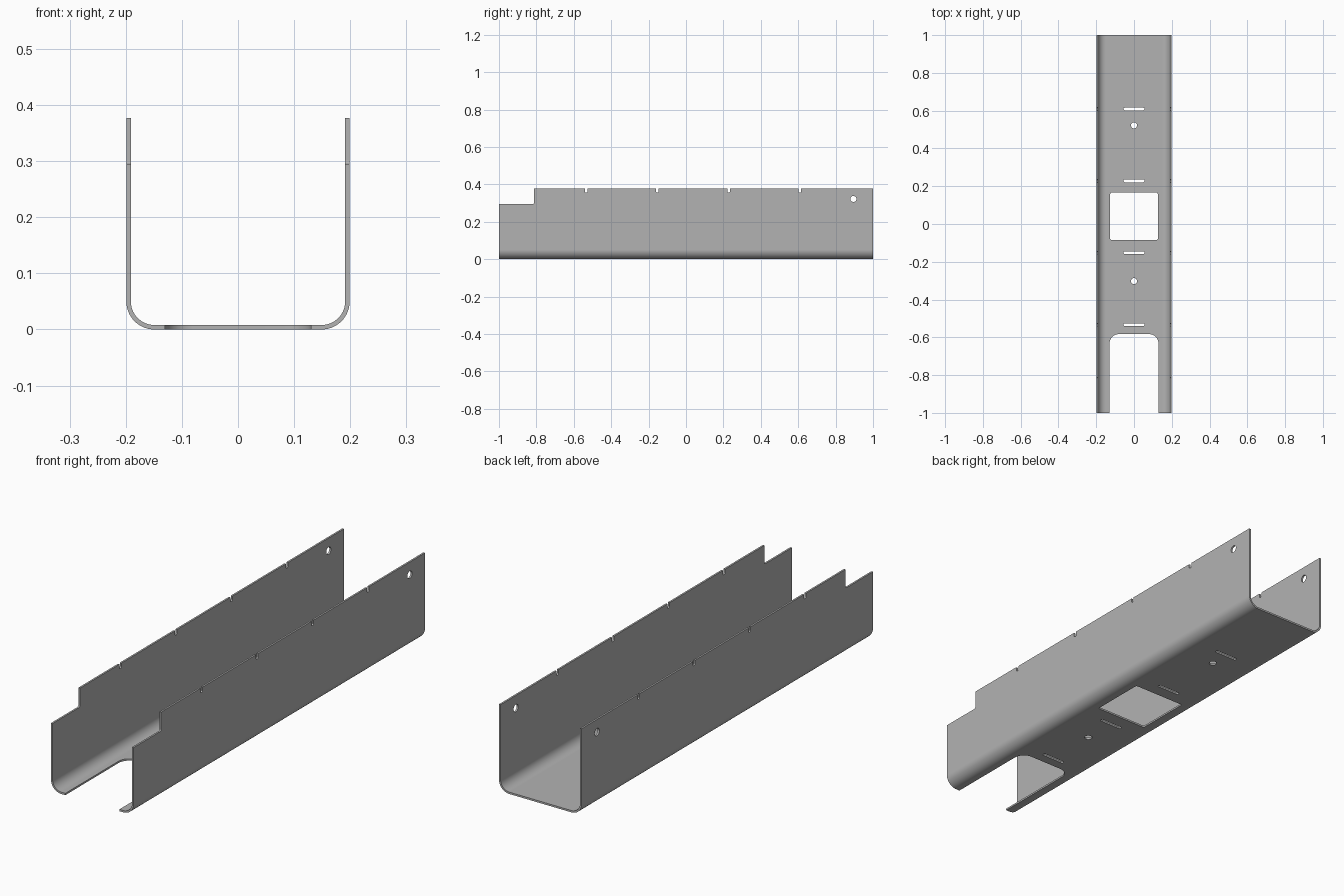
import bpy
import bmesh
from math import cos, sin, pi
from mathutils import Vector

if "Cube" in bpy.data.objects:
    bpy.data.objects.remove(bpy.data.objects["Cube"], do_unlink=True)

HALF_W, HEIGHT, WALL, BEND = 0.199, 0.377, 0.008, 0.05
SLOT_YS = [-0.534 + 0.381 * i for i in range(4)]


def arc(cx, cy, r, start, end, steps):
    return [(cx + r * cos(start + (end - start) * i / steps),
             cy + r * sin(start + (end - start) * i / steps))
            for i in range(steps + 1)]


def rounded_rect(a0, a1, b0, b1, r, steps=8):
    pts = []
    corners = [(a1 - r, b1 - r), (a0 + r, b1 - r), (a0 + r, b0 + r), (a1 - r, b0 + r)]
    for i, (a, b) in enumerate(corners):
        pts += arc(a, b, r, i * pi / 2, (i + 1) * pi / 2, steps)
    # Drop points that coincide where two full rounds meet
    return [p for i, p in enumerate(pts)
            if (Vector(p) - Vector(pts[i - 1])).length > 1e-5]


def circle(a, b, r):
    return rounded_rect(a - r, a + r, b - r, b + r, r)


def prism(bm, outline, place, low, high):
    """Extrude a 2D outline between two depths along the axis set by place."""
    ends = [[bm.verts.new(place(a, b, d)) for a, b in outline] for d in (low, high)]
    n = len(outline)
    faces = [bm.faces.new(ends[0]), bm.faces.new(ends[1])]
    for i in range(n):
        j = (i + 1) % n
        faces.append(bm.faces.new((ends[0][i], ends[0][j], ends[1][j], ends[1][i])))
    bmesh.ops.recalc_face_normals(bm, faces=faces)


def make_object(name, bm):
    mesh = bpy.data.meshes.new(name)
    bm.to_mesh(mesh)
    bm.free()
    obj = bpy.data.objects.new(name, mesh)
    bpy.context.collection.objects.link(obj)
    return obj


def along_x(a, b, d):
    return (d, a, b)


def along_y(a, b, d):
    return (a, d, b)


def along_z(a, b, d):
    return (a, b, d)


# Bent sheet channel: outer skin down and round, then inner skin back
centre = HALF_W - BEND
outer = [(HALF_W, HEIGHT)] + arc(centre, BEND, BEND, 0, -pi / 2, 14)
inner = arc(centre, BEND, BEND - WALL, -pi / 2, 0, 14) + [(HALF_W - WALL, HEIGHT)]
mirrored = [(-x, z) for x, z in reversed(outer)]
mirrored_inner = [(-x, z) for x, z in reversed(inner)]
bm = bmesh.new()
prism(bm, outer + mirrored + mirrored_inner + inner, along_y, -1, 1)
channel = make_object("channel", bm)

# Cutouts through both side walls: front step, end hole, top notches
bm = bmesh.new()
side_cuts = [rounded_rect(-1.2, -0.812, 0.295, 0.6, 0.007), circle(0.895, 0.322, 0.016)]
side_cuts += [rounded_rect(y - 0.007, y + 0.007, HEIGHT - 0.021, 0.45, 0.006)
              for y in SLOT_YS]
for outline in side_cuts:
    prism(bm, outline, along_x, -0.3, 0.3)

# Cutouts through the floor: front mouth, window, slots, round holes
floor_cuts = [rounded_rect(-0.13, 0.13, -1.3, -0.583, 0.05),
              rounded_rect(-0.126, 0.126, -0.085, 0.166, 0.008)]
floor_cuts += [rounded_rect(-0.055, 0.055, y - 0.007, y + 0.007, 0.006) for y in SLOT_YS]
floor_cuts += [circle(0, y, 0.016) for y in (-0.302, 0.522)]
for outline in floor_cuts:
    prism(bm, outline, along_z, -0.1, 0.1)
cutter = make_object("cutter", bm)
cutter.hide_render = True

# Apply the cuts
bpy.ops.object.select_all(action="DESELECT")
channel.select_set(True)
bpy.context.view_layer.objects.active = channel
cut = channel.modifiers.new("cutouts", "BOOLEAN")
cut.operation = "DIFFERENCE"
cut.solver = "EXACT"
cut.object = cutter
bpy.ops.object.modifier_apply(modifier=cut.name)
bpy.data.objects.remove(cutter, do_unlink=True)

# Smooth bends, flat walls
bpy.ops.object.shade_smooth_by_angle(angle=pi / 6)
weighted = channel.modifiers.new("weighted_normals", "WEIGHTED_NORMAL")
weighted.keep_sharp = True

# Plain grey metal
grey = bpy.data.materials.new("grey_metal")
grey.use_nodes = True
colour = (0.45, 0.45, 0.45, 1)
grey.diffuse_color = colour
grey.node_tree.nodes["Principled BSDF"].inputs["Base Color"].default_value = colour
channel.data.materials.clear()
channel.data.materials.append(grey)
for poly in channel.data.polygons:
    poly.material_index = 0
